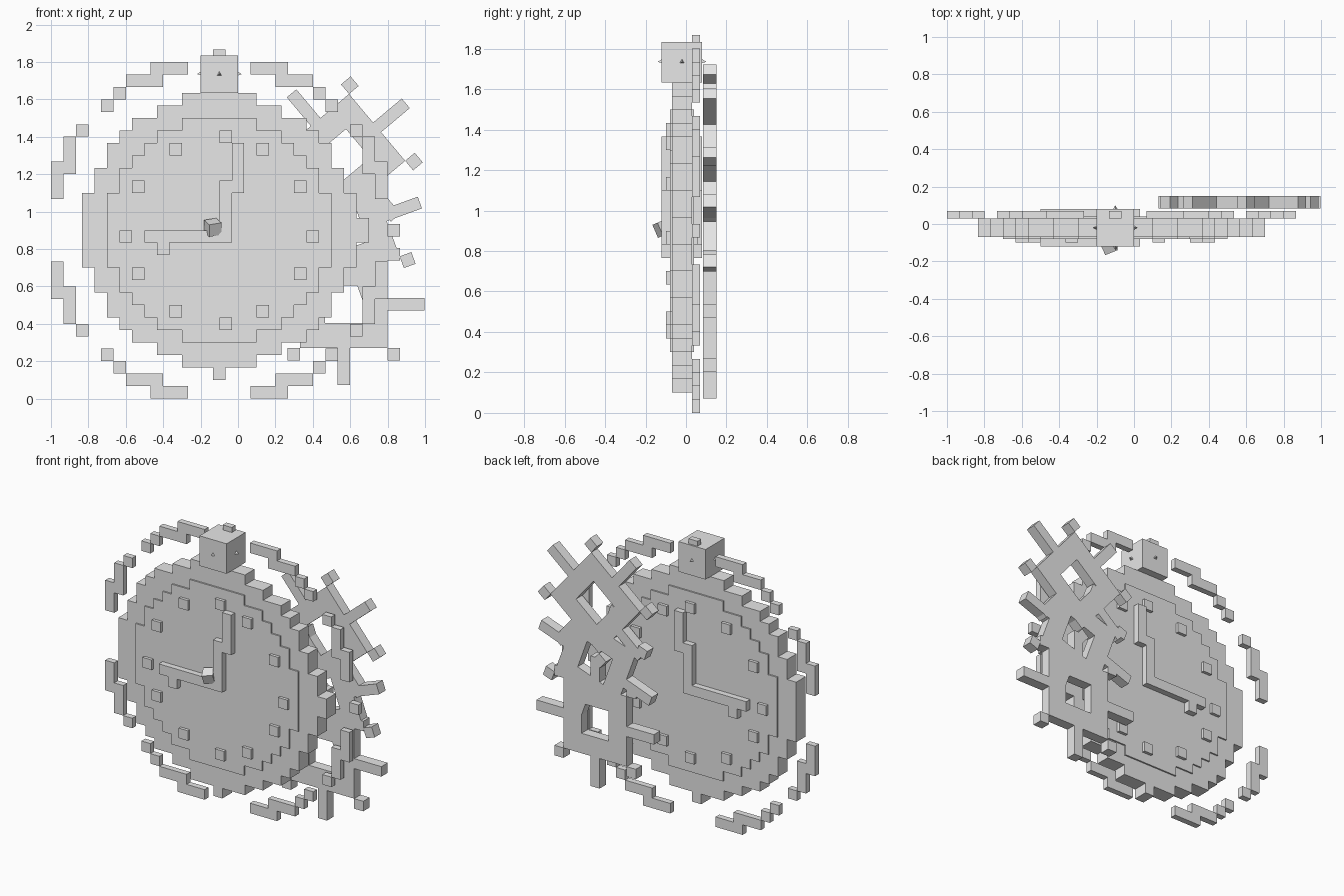
import bpy, bmesh, math
from mathutils import Matrix, Vector

if "Cube" in bpy.data.objects:
    bpy.data.objects.remove(bpy.data.objects["Cube"])

U = 1 / 15                 # block size
CX, CZ = -0.1, 0.9         # centre of the dial

grey = bpy.data.materials.new("grey metal")
grey.diffuse_color = (0.8, 0.8, 0.8, 1)
grey.use_nodes = True
grey.node_tree.nodes["Principled BSDF"].inputs["Base Color"].default_value = grey.diffuse_color


def slab(name, rects, y0, y1, cx=CX, cz=CZ, angle=0.0, holes=()):
    """Extruded plate made of block rectangles (x0, x1, z0, z1) in block units."""
    def cells(rs):
        return {(x0 + i, z0 + j) for x0, x1, z0, z1 in rs
                for i in range(round(x1 - x0)) for j in range(round(z1 - z0))}
    filled = cells(rects) - cells(holes)
    bm = bmesh.new()

    def face(*pts):
        bm.faces.new([bm.verts.new((x * U, y, z * U)) for x, y, z in pts])

    for x, z in filled:
        X, Z = x + 1, z + 1
        face((x, y0, z), (X, y0, z), (X, y0, Z), (x, y0, Z))
        face((x, y1, z), (x, y1, Z), (X, y1, Z), (X, y1, z))
        for dx, dz, a, b in ((1, 0, (X, z), (X, Z)), (-1, 0, (x, Z), (x, z)),
                             (0, 1, (X, Z), (x, Z)), (0, -1, (x, z), (X, z))):
            if (x + dx, z + dz) not in filled:
                face((a[0], y0, a[1]), (a[0], y1, a[1]), (b[0], y1, b[1]), (b[0], y0, b[1]))
    bmesh.ops.remove_doubles(bm, verts=bm.verts, dist=1e-4)
    bmesh.ops.recalc_face_normals(bm, faces=bm.faces)
    bmesh.ops.dissolve_limit(bm, angle_limit=0.01, verts=bm.verts, edges=bm.edges)
    bm.transform(Matrix.Translation((cx, 0, cz)) @ Matrix.Rotation(-angle, 4, 'Y'))
    return finish(name, bm)


def finish(name, bm):
    me = bpy.data.meshes.new(name)
    bm.to_mesh(me)
    bm.free()
    me.materials.append(grey)
    ob = bpy.data.objects.new(name, me)
    bpy.context.collection.objects.link(ob)
    return ob


def stepped_disc(steps):
    """Rows of a blocky circle from (height, half width) pairs."""
    rows, low = [], 0
    for top, half in steps:
        rows += [(-half, half, low, top), (-half, half, -top, -low)]
        low = top
    return rows


# Case and raised dial
slab("case", stepped_disc([(3, 11), (5, 10), (7, 9), (8, 8), (9, 7), (10, 5), (11, 3)]), -0.07, 0.03)
slab("dial", stepped_disc([(3, 9), (5, 8), (6, 7), (7, 6), (8, 5), (9, 3)]), -0.08, 0.04)

# Four broken arcs of the outer ring
arc = [(2.5, 5.5, 12.5, 13.5), (4.5, 7.5, 11.5, 12.5), (7.5, 8.5, 10.5, 11.5), (8.5, 9.5, 9.5, 10.5)]
arc += [(c, d, a, b) for a, b, c, d in arc[:3]]
for sx in (-1, 1):
    for sz in (-1, 1):
        slab("ring_arc", [(min(sx * a, sx * b), max(sx * a, sx * b), min(sz * c, sz * d), max(sz * c, sz * d))
                          for a, b, c, d in arc], 0.03, 0.07)

# Crown block, pins and side knobs
slab("crown", [(-1.5, 1.5, 11, 14)], -0.12, 0.08)
slab("crown_nub", [(-0.5, 0.5, 13.5, 14.5)], 0.03, 0.07)
slab("ring_nub", [(13.5, 14.5, -0.5, 0.5)], 0.03, 0.07)
slab("bottom_knob", [(-0.5, 0.5, -12, -11)], -0.07, 0.03)
slab("side_knob", [(11, 12, -1, 1)], -0.07, 0.03)
for k in range(4):
    bm = bmesh.new()
    bmesh.ops.create_cone(bm, cap_ends=True, segments=3, radius1=0.02, radius2=0, depth=0.03)
    d = Vector((math.cos(k * math.pi / 2), math.sin(k * math.pi / 2), 0))
    bm.transform(Matrix.Translation(Vector((CX, -0.02, 1.735)) + d * 0.105)
                 @ d.to_track_quat('Z', 'Y').to_matrix().to_4x4())
    finish("crown_pin", bm)

# Hour markers
marks = [(0.5, 7.5)]
for x, z in ((3.5, 6.5), (6.5, 3.5)):
    marks += [(sx * x, sz * z) for sx in (-1, 1) for sz in (-1, 1)]
marks += [(0.5, -7.5), (-7.5, -0.5), (7.5, -0.5)]
for x, z in marks:
    slab("hour_marker", [(x - 0.5, x + 0.5, z - 0.5, z + 0.5)], -0.1, 0.06)

# Hands and tilted hub
slab("hands", [(1, 2, 3, 7), (0, 1, 0, 4), (-6, 1, -1, 0), (-5, -4, -2, -1)], -0.12, 0.08)
bm = bmesh.new()
bmesh.ops.create_cube(bm, size=0.07)
bm.transform(Matrix.Translation((-0.135, -0.11, 0.915)) @ Matrix.Rotation(0.4, 4, 'X')
             @ Matrix.Rotation(0.4, 4, 'Z'))
finish("hub", bm)

# Three gears behind the case: square plate, long side teeth, small corner teeth
gear = [(-3.5, 3.5, -3.5, 3.5), (-6.5, 6.5, -0.5, 0.5), (-0.5, 0.5, -6.5, 6.5)]
gear += [(x, x + 1, z, z + 1) for x in (-4.5, 3.5) for z in (-4.5, 3.5)]
for z, deg in ((0.505, 0), (0.9, 20), (1.3, 40)):
    slab("gear", gear, 0.083, 0.15, 0.565, z, math.radians(deg), [(-1.5, 1.5, -1.5, 1.5)])
